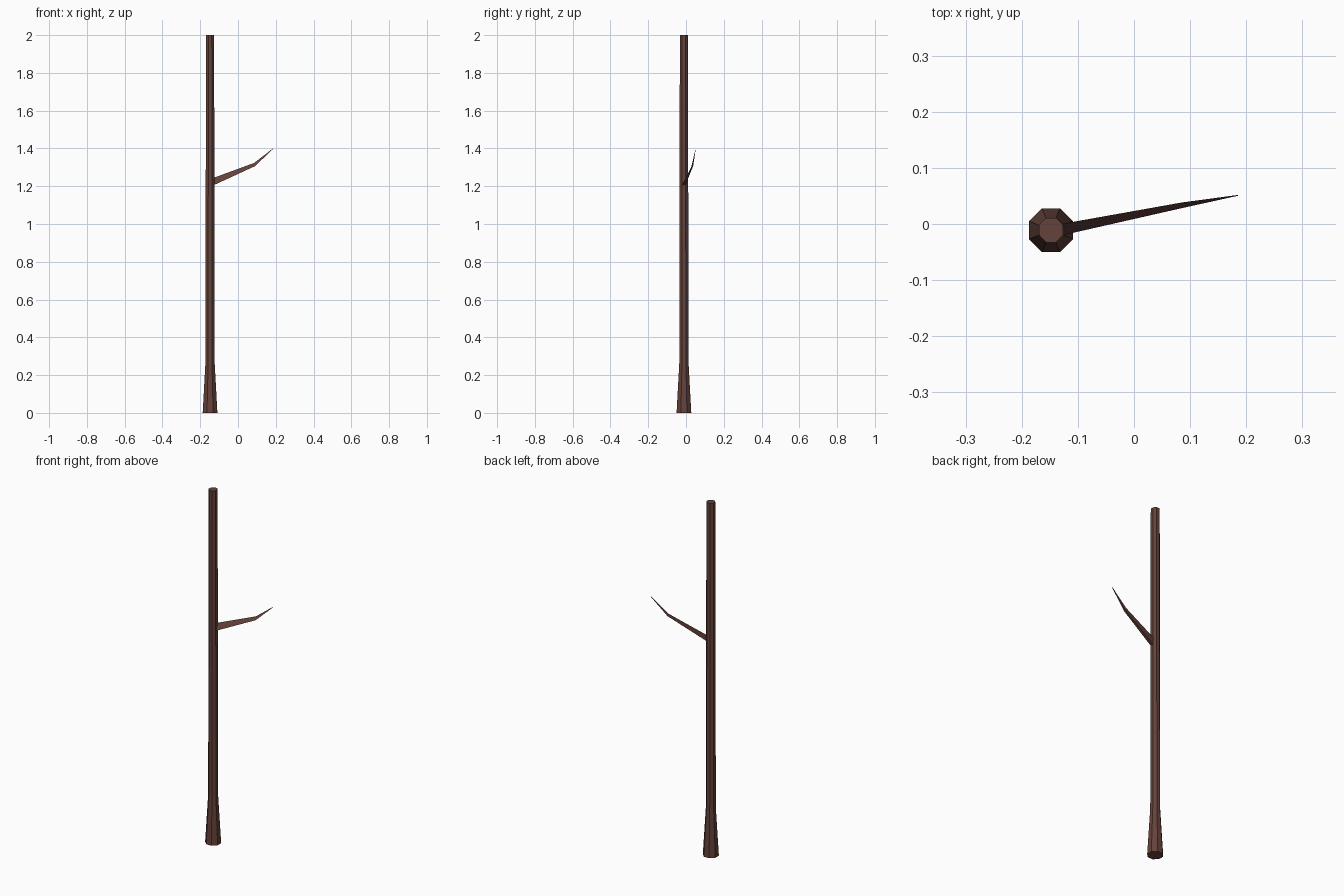
import bpy, math
from mathutils import Vector

if "Cube" in bpy.data.objects:
    bpy.data.objects.remove(bpy.data.objects["Cube"])

bark = bpy.data.materials.new("bark")
bark.diffuse_color = (0.13, 0.055, 0.043, 1)
bark.use_nodes = True
bark.node_tree.nodes["Principled BSDF"].inputs["Base Color"].default_value = bark.diffuse_color


def loft(name, rings):
    """Skin rings of equal point count, capping both ends."""
    n = len(rings[0])
    verts = [p for ring in rings for p in ring]
    faces = [tuple(reversed(range(n))), tuple(range(len(verts) - n, len(verts)))]
    for k in range(len(rings) - 1):
        for i in range(n):
            j = (i + 1) % n
            faces.append((k * n + i, k * n + j, (k + 1) * n + j, (k + 1) * n + i))
    mesh = bpy.data.meshes.new(name)
    mesh.from_pydata(verts, [], faces)
    mesh.materials.append(bark)
    obj = bpy.data.objects.new(name, mesh)
    bpy.context.collection.objects.link(obj)
    return obj


# Trunk: eight-sided pole flaring at the foot
def octagon(z, r):
    return [(-0.148 + r * math.cos(math.radians(22.5 + 45 * i)),
             -0.011 + r * math.sin(math.radians(22.5 + 45 * i)), z) for i in range(8)]


loft("trunk", [octagon(z, r) for z, r in ((0, 0.0422), (0.27, 0.0262), (2.0, 0.0235))])

# Branch: three-sided twig, bending upward to a point
section = [Vector((0.003, -0.010, -0.017)),
           Vector((0.003, 0.008, -0.015)),
           Vector((-0.006, 0.009, 0.019))]
path = [((-0.135, -0.011, 1.221), 1.0),
        ((0.088, 0.034, 1.314), 0.48),
        ((0.185, 0.051, 1.398), 0.07)]
loft("branch", [[Vector(c) + s * p for p in section] for c, s in path])
